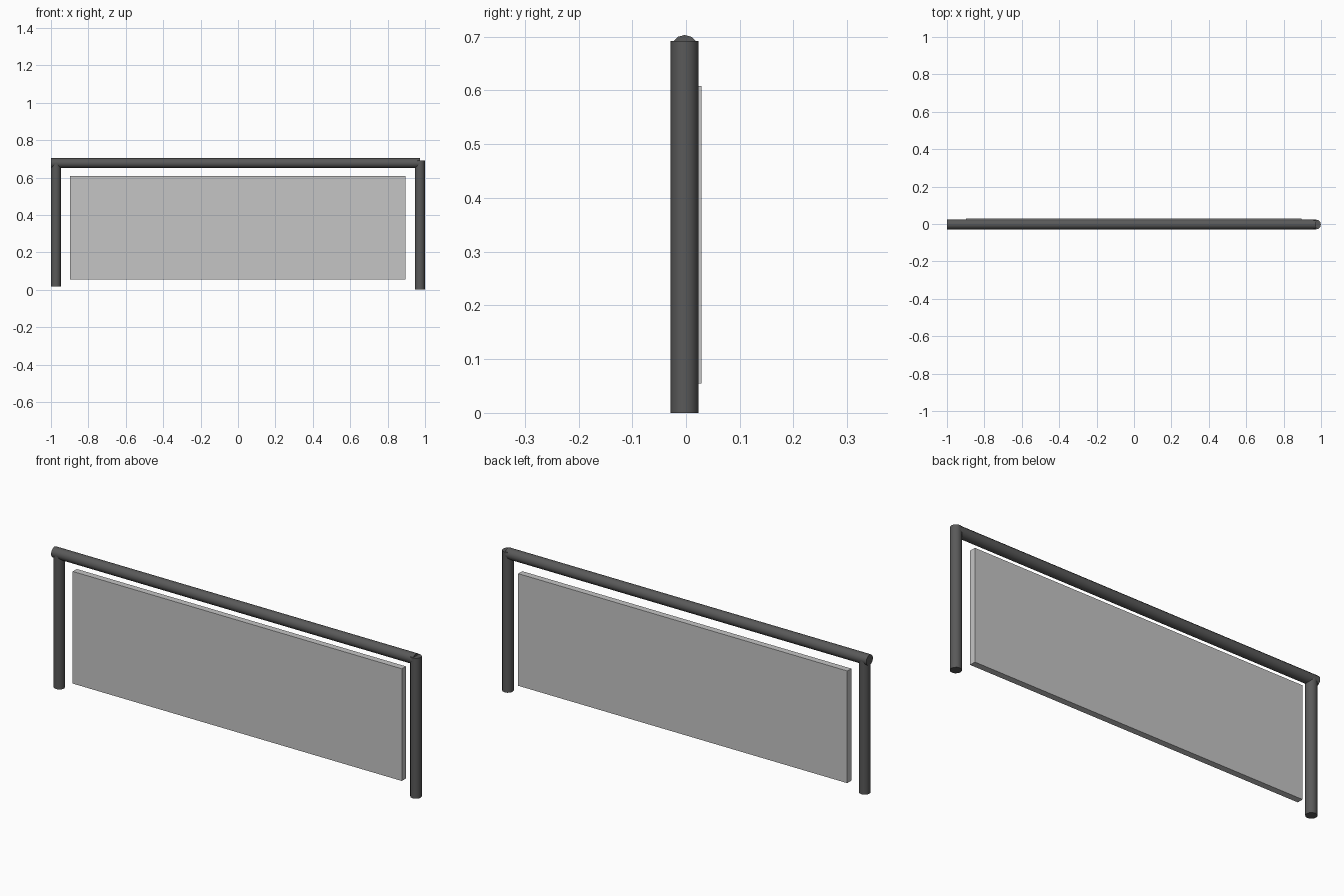
import bpy
import math

if "Cube" in bpy.data.objects:
    bpy.data.objects.remove(bpy.data.objects["Cube"])

R = 0.0262      # tube radius
YC = -0.0025    # tube centre line in y


def material(name, v):
    m = bpy.data.materials.new(name)
    m.diffuse_color = (v, v, v, 1.0)
    m.use_nodes = True
    m.node_tree.nodes["Principled BSDF"].inputs["Base Color"].default_value = m.diffuse_color
    return m


dark = material("dark_grey_metal", 0.10)
pale = material("pale_grey_panel", 0.56)


def tube(name, centre, length, rot=(0, 0, 0)):
    bpy.ops.mesh.primitive_cylinder_add(vertices=12, radius=R, depth=length,
                                        location=centre, rotation=rot)
    ob = bpy.context.object
    ob.name = name
    ob.data.materials.append(dark)
    bpy.ops.object.shade_smooth_by_angle(angle=math.radians(40))
    return ob


def post(name, x, z0, z1):
    return tube(name, (x, YC, (z0 + z1) / 2), z1 - z0)


# Upright posts
post("left_post", -0.973, 0.018, 0.679)
post("right_post", 0.973, 0.0, 0.692)

# Top rail
x0, x1 = -1.0, 0.973
tube("top_rail", ((x0 + x1) / 2, YC, 0.677), x1 - x0, (0, math.pi / 2, 0))

# Flat panel hung between the posts
y0, y1, z0, z1 = -0.003, 0.0285, 0.055, 0.608
bpy.ops.mesh.primitive_cube_add(size=1, location=(-0.002, (y0 + y1) / 2, (z0 + z1) / 2))
panel = bpy.context.object
panel.name = "panel"
panel.scale = (1.795, y1 - y0, z1 - z0)
bpy.ops.object.transform_apply(location=False, rotation=False, scale=True)
panel.data.materials.append(pale)
